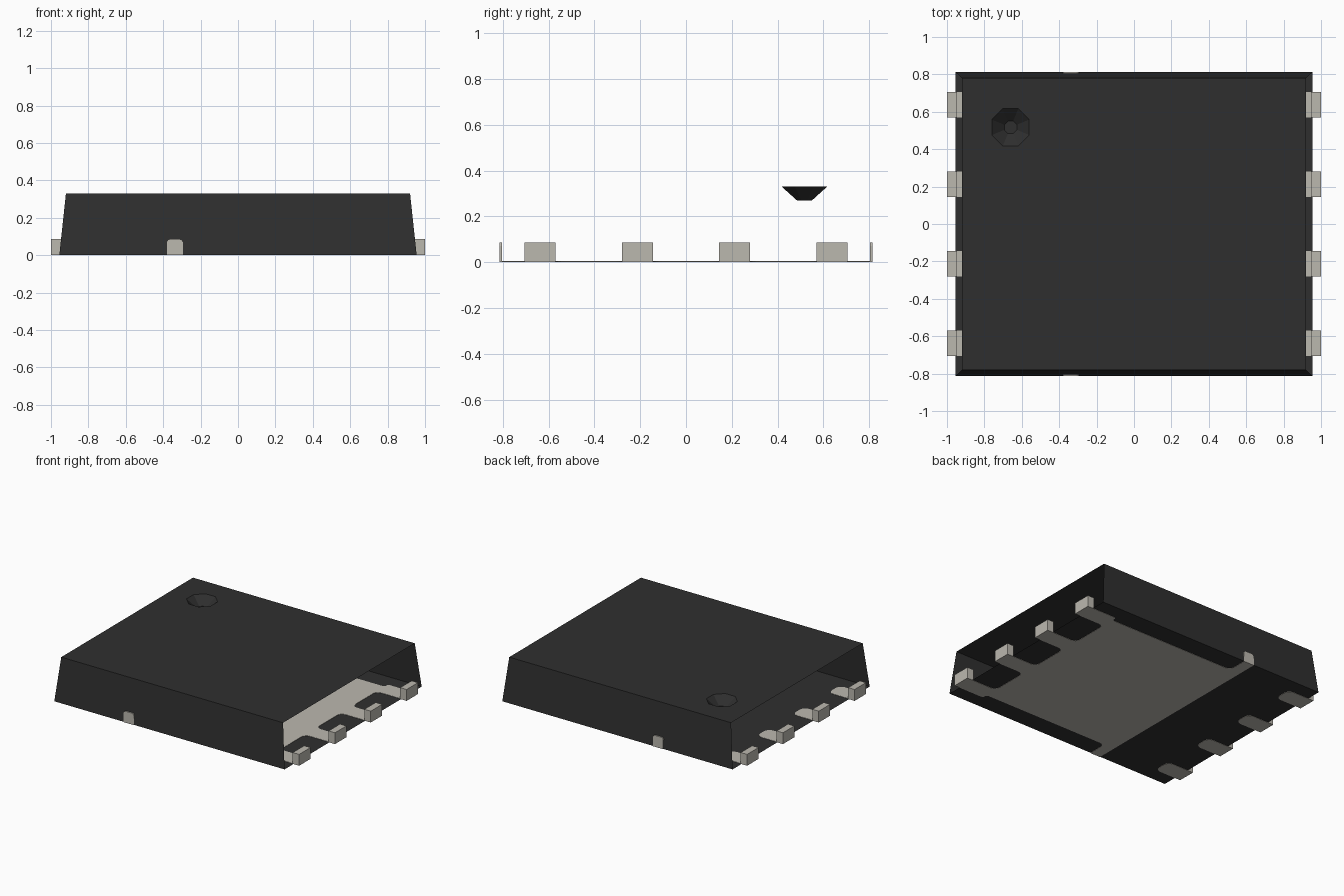
import bpy, bmesh, math
from mathutils import Vector

cube = bpy.data.objects.get("Cube")
if cube:
    bpy.data.objects.remove(cube)


def material(name, color):
    m = bpy.data.materials.new(name)
    m.use_nodes = True
    m.diffuse_color = color
    m.node_tree.nodes["Principled BSDF"].inputs["Base Color"].default_value = color
    return m


BLACK = material("black moulding", (0.028, 0.028, 0.028, 1))
TIN = material("tinned metal", (0.50, 0.48, 0.43, 1))

HX, HY, H = 0.955, 0.8125, 0.33      # package half sizes at the base, height
TX, TY = 0.92, 0.78                  # half sizes at the top
FLOOR, PLATE = 0.002, 0.004
LEAD_Y, LEAD_W, LEAD_H = (-0.637, -0.212, 0.212, 0.637), 0.0675, 0.085
TAB_X = (-0.38, -0.295)


def finish(bm, name, mat):
    mesh = bpy.data.meshes.new(name)
    bm.to_mesh(mesh)
    bm.free()
    mesh.materials.append(mat)
    obj = bpy.data.objects.new(name, mesh)
    bpy.context.scene.collection.objects.link(obj)
    return obj


def box(name, x0, x1, y0, y1, z0, z1, mat, round_top=0):
    bm = bmesh.new()
    bmesh.ops.create_cube(bm, size=1)
    for v in bm.verts:
        c = v.co
        v.co = ((x0 + x1) / 2 + c.x * (x1 - x0),
                (y0 + y1) / 2 + c.y * (y1 - y0),
                (z0 + z1) / 2 + c.z * (z1 - z0))
    if round_top:
        edges = [e for e in bm.edges if all(v.co.z > z1 - 0.001 for v in e.verts)
                 and abs(e.verts[0].co.y - e.verts[1].co.y) > 0.001]
        bmesh.ops.bevel(bm, geom=edges, offset=round_top, segments=3,
                        profile=0.5, affect='EDGES')
    return finish(bm, name, mat)


def plate(name, outline, roundings):
    """Thin flat plate; each rounding is (radius, test) for outline corners."""
    bm = bmesh.new()
    bm.faces.new([bm.verts.new((x, y, 0)) for x, y in outline])
    for radius, test in roundings:
        corners = [v for v in bm.verts if test(v.co)]
        bmesh.ops.bevel(bm, geom=corners, offset=radius, segments=4,
                        profile=0.5, affect='VERTICES')
    out = bmesh.ops.extrude_face_region(bm, geom=bm.faces[:])
    for v in out["geom"]:
        if isinstance(v, bmesh.types.BMVert):
            v.co.z = PLATE
    bmesh.ops.recalc_face_normals(bm, faces=bm.faces[:])
    return finish(bm, name, TIN)


# Package shell: open at both lead sides, with a pin-one dimple in the top
bm = bmesh.new()


def ring(points):
    return [bm.verts.new(p) for p in points]


signs = ((-1, -1), (1, -1), (1, 1), (-1, 1))
base = ring((sx * HX, sy * HY, FLOOR) for sx, sy in signs)
top = ring((sx * TX, sy * TY, H) for sx, sy in signs)


def octagon(radius, z):
    angles = [math.pi / 8 + i * math.pi / 4 for i in range(8)]
    return ring((-0.66 + radius * math.cos(a), 0.517 + radius * math.sin(a), z)
                for a in angles)


rim, pit = octagon(0.108, H), octagon(0.036, 0.27)
bm.faces.new(base[::-1])
bm.faces.new((base[0], base[1], top[1], top[0]))
bm.faces.new((base[2], base[3], top[3], top[2]))
bm.faces.new(pit)
for i in range(8):
    j = (i + 1) % 8
    bm.faces.new((rim[i], pit[i], pit[j], rim[j]))
loops = []
for r in (top, rim):
    for a, b in zip(r, r[1:] + r[:1]):
        loops.append(bm.edges.get((a, b)) or bm.edges.new((a, b)))
bmesh.ops.triangle_fill(bm, edges=loops, use_beauty=True, normal=Vector((0, 0, 1)))
for f in bm.faces:
    f.normal_update()
    if f.calc_center_median().z > H - 0.001 and f.normal.z < 0:
        f.normal_flip()
finish(bm, "package_shell", BLACK)

# Large thermal pad, joined to the four leads on the left
half = [(TAB_X[0], HY), (TAB_X[1], HY), (TAB_X[1], 0.665), (0.75, 0.665)]
for y in (LEAD_Y[3], LEAD_Y[2]):
    half += [(0.75, y + LEAD_W), (HX, y + LEAD_W), (HX, y - LEAD_W), (0.75, y - LEAD_W)]
outline = half + [(x, -y) for x, y in reversed(half)]


def is_step(c):
    return abs(c.x - 0.75) < 0.001 and abs(c.y) > 0.65


def is_inner(c):
    return (abs(c.x - 0.75) < 0.001 and abs(c.y) < 0.6) or (
        abs(c.x - TAB_X[1]) < 0.001 and abs(c.y) < 0.7)


plate("thermal_pad", outline, [(0.017, is_step), (0.04, is_inner)])

# Separate contact pads on the right, and the lead ends on both sides
for i, y in enumerate(LEAD_Y):
    y0, y1 = y - LEAD_W, y + LEAD_W
    plate(f"contact_pad_{i + 1}", [(-HX, y0), (-0.78, y0), (-0.78, y1), (-HX, y1)],
          [(0.045, lambda c: c.x > -0.8)])
    box(f"left_lead_{i + 1}", HX - 0.008, 1, y0, y1, 0, LEAD_H, TIN)
    box(f"right_lead_{i + 1}", -1, 0.008 - HX, y0, y1, 0, LEAD_H, TIN)

# Tie bar ends showing on the front and back walls
for name, s in (("front", -1), ("back", 1)):
    ys = sorted((s * (HY - 0.009), s * (HY + 0.001)))
    box(f"{name}_tie_bar", TAB_X[0], TAB_X[1], *ys, 0, LEAD_H, TIN, round_top=0.015)
